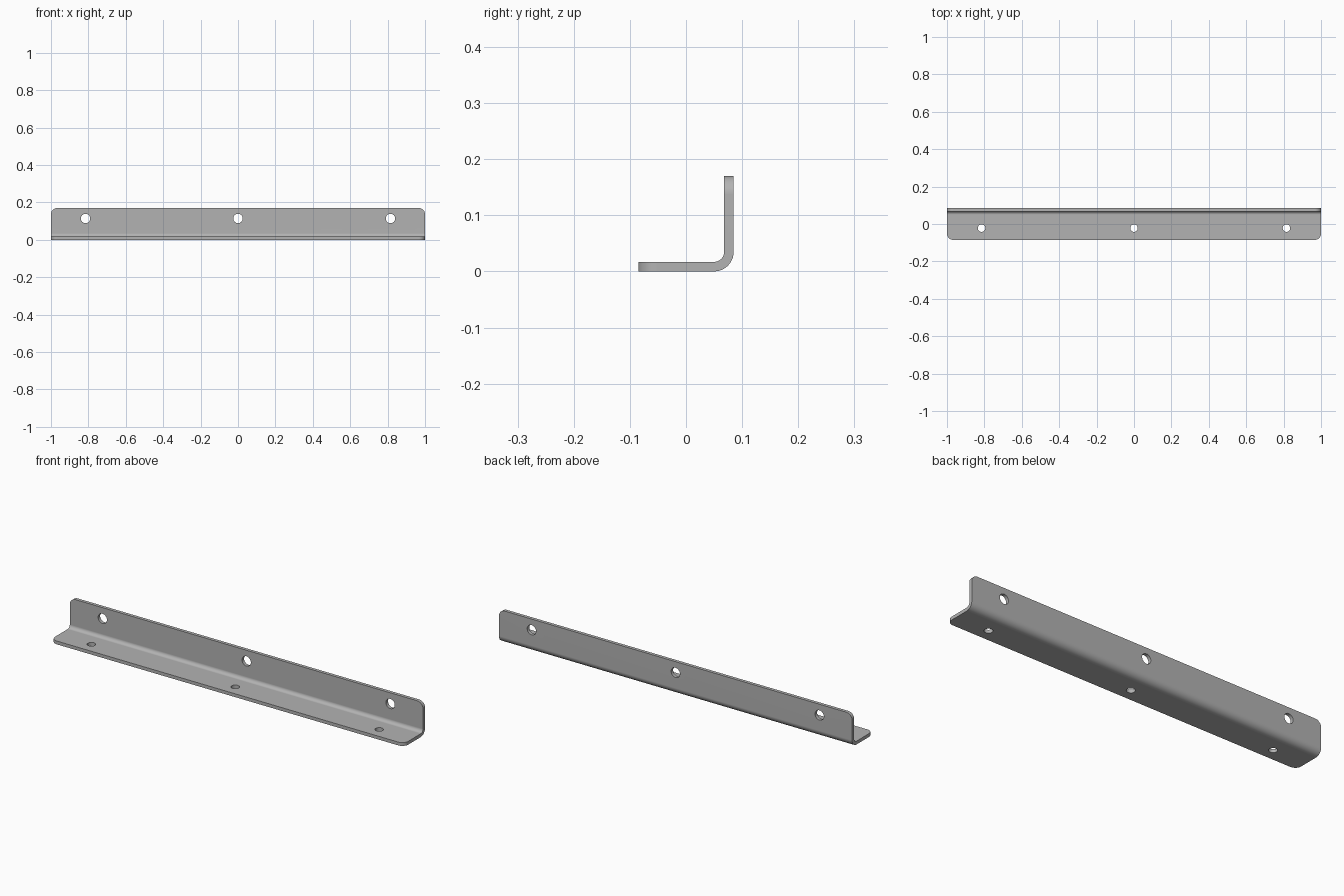
import bpy, bmesh, math
from mathutils import Matrix

if "Cube" in bpy.data.objects:
    bpy.data.objects.remove(bpy.data.objects["Cube"], do_unlink=True)

HALF, SIDE, HEIGHT, T = 1.0, 0.085, 0.17, 0.017
R_OUT, R_IN, R_CORNER, SEG = 0.035, 0.018, 0.033, 10

steel = bpy.data.materials.new("grey steel")
steel.use_nodes = True
grey = (0.45, 0.45, 0.45, 1.0)
steel.diffuse_color = grey
bsdf = steel.node_tree.nodes["Principled BSDF"]
bsdf.inputs["Base Color"].default_value = grey
bsdf.inputs["Roughness"].default_value = 0.5


def arc(radius, start, end):
    """Points of the bend, about its shared centre."""
    cy, cz = SIDE - R_OUT, R_OUT
    for i in range(SEG + 1):
        a = math.radians(start + (end - start) * i / SEG)
        yield (cy + radius * math.cos(a), cz + radius * math.sin(a))


def finish(bm, name):
    bmesh.ops.recalc_face_normals(bm, faces=bm.faces[:])
    mesh = bpy.data.meshes.new(name)
    bm.to_mesh(mesh)
    bm.free()
    obj = bpy.data.objects.new(name, mesh)
    bpy.context.collection.objects.link(obj)
    return obj


# Bent L profile, extruded along its length
profile = [(-SIDE, 0), *arc(R_OUT, -90, 0), (SIDE, HEIGHT),
           (SIDE - T, HEIGHT), *arc(R_IN, 0, -90), (-SIDE, T)]
bm = bmesh.new()
end = bm.faces.new([bm.verts.new((-HALF, y, z)) for y, z in profile])
new = bmesh.ops.extrude_face_region(bm, geom=[end], use_keep_orig=True)["geom"]
bmesh.ops.translate(bm, vec=(2 * HALF, 0, 0),
                    verts=[v for v in new if isinstance(v, bmesh.types.BMVert)])

# Rounded free corners of both flanges
corners = []
for e in bm.edges:
    a, b = e.verts
    same_end = abs(a.co.x - b.co.x) < 1e-5
    top = all(abs(v.co.z - HEIGHT) < 1e-5 for v in e.verts)
    front = all(abs(v.co.y + SIDE) < 1e-5 for v in e.verts)
    if same_end and (top or front):
        corners.append(e)
bmesh.ops.bevel(bm, geom=corners, offset=R_CORNER, segments=8,
                profile=0.5, affect='EDGES')
bracket = finish(bm, "angle_bracket")
bracket.data.materials.append(steel)

# Screw holes: three through each flange
bm = bmesh.new()
for x in (-0.815, 0, 0.815):
    for radius, place in (
            (0.025, Matrix.Translation((x, SIDE - T / 2, 0.114))
             @ Matrix.Rotation(math.pi / 2, 4, 'X')),
            (0.02, Matrix.Translation((x, -0.022, T / 2)))):
        bmesh.ops.create_cone(bm, cap_ends=True, segments=32, radius1=radius,
                              radius2=radius, depth=0.05, matrix=place)
cutter = finish(bm, "hole_cutter")
cutter.hide_render = True
cutter.data.materials.append(steel)

bpy.ops.object.select_all(action='DESELECT')
bracket.select_set(True)
bpy.context.view_layer.objects.active = bracket
cut = bracket.modifiers.new("holes", 'BOOLEAN')
cut.operation, cut.solver, cut.object = 'DIFFERENCE', 'EXACT', cutter
bpy.ops.object.modifier_apply(modifier=cut.name)
bpy.data.objects.remove(cutter, do_unlink=True)

# Smooth bend and holes, crisp sheet edges, flat flanges
bpy.ops.object.shade_smooth_by_angle(angle=math.radians(30))
weighted = bracket.modifiers.new("flat_flanges", 'WEIGHTED_NORMAL')
weighted.keep_sharp = True
